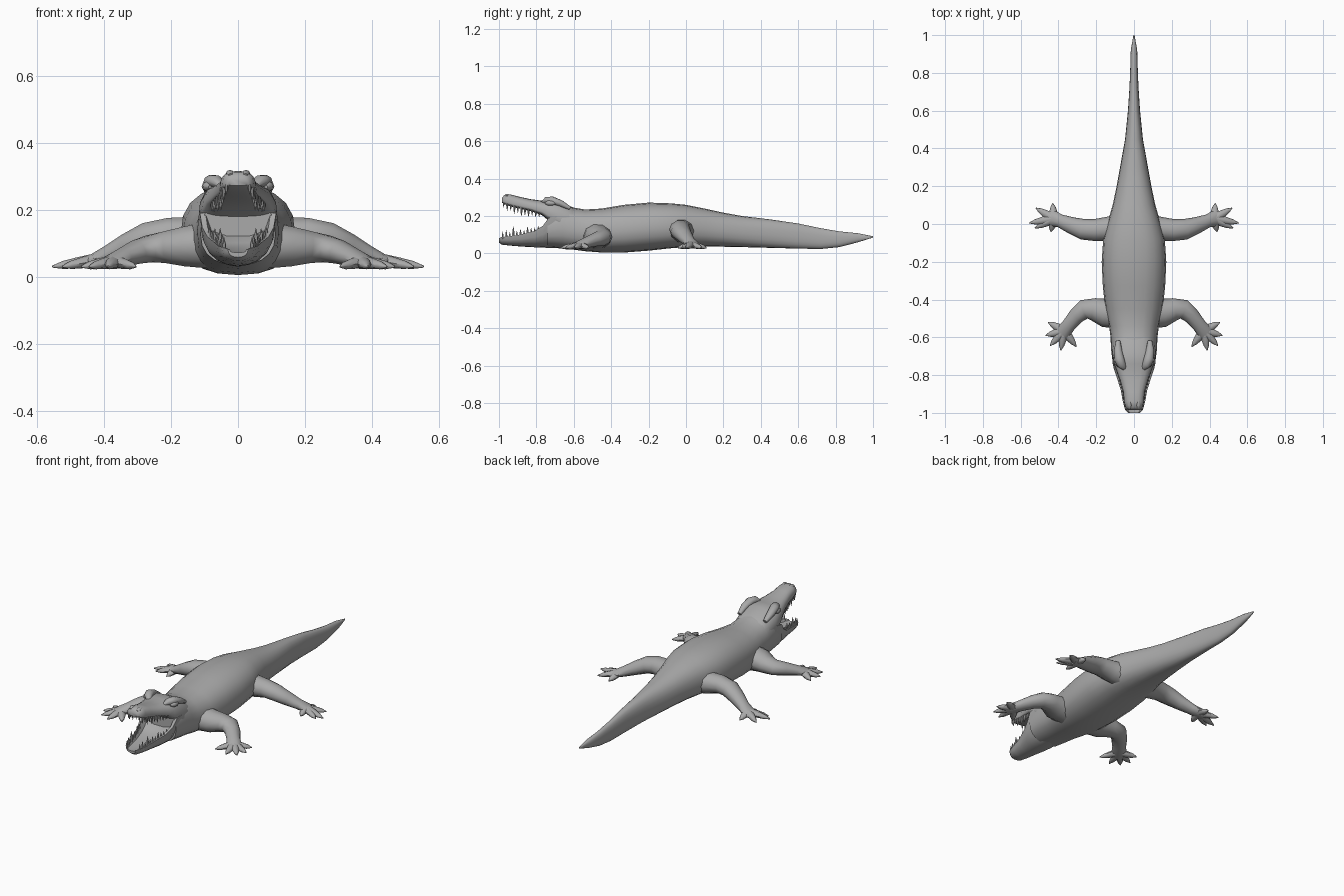
import bpy, bmesh, math
from mathutils import Vector

if "Cube" in bpy.data.objects:
    bpy.data.objects.remove(bpy.data.objects["Cube"])

grey = bpy.data.materials.new("hide_grey")
grey.use_nodes = True
grey.diffuse_color = (0.4, 0.4, 0.4, 1)
grey.node_tree.nodes["Principled BSDF"].inputs["Base Color"].default_value = (0.4, 0.4, 0.4, 1)


def loft(name, rings, mirror=False, angle=50):
    """Skin a list of equal rings and close both ends."""
    bm = bmesh.new()
    rows = [[bm.verts.new(p) for p in ring] for ring in rings]
    n = len(rows[0])
    for a, b in zip(rows, rows[1:]):
        for i in range(n):
            j = (i + 1) % n
            bm.faces.new((a[i], a[j], b[j], b[i]))
    bm.faces.new(rows[0])
    bm.faces.new(rows[-1])
    bmesh.ops.recalc_face_normals(bm, faces=bm.faces)
    mesh = bpy.data.meshes.new(name)
    bm.to_mesh(mesh)
    bm.free()
    obj = bpy.data.objects.new(name, mesh)
    bpy.context.collection.objects.link(obj)
    mesh.materials.append(grey)
    bpy.ops.object.select_all(action="DESELECT")
    obj.select_set(True)
    bpy.context.view_layer.objects.active = obj
    bpy.ops.object.shade_smooth_by_angle(angle=math.radians(angle))
    if mirror:
        obj.modifiers.new("Mirror", "MIRROR")
    return obj


def power(v, e):
    return math.copysign(abs(v) ** e, v)


def section(y, w, low, high, centre=0.45, e=0.85, n=20):
    """Rounded cross-section facing along y."""
    mid = low + centre * (high - low)
    ring = []
    for i in range(n):
        a = math.tau * i / n
        s = power(math.sin(a), e)
        ring.append((w * power(math.cos(a), e), y, mid + s * (high - mid if s > 0 else mid - low)))
    return ring


def tube(name, path, n=10, mirror=True):
    """Elliptical tube through (x, y, z, half width, half height)."""
    pts = [Vector(p[:3]) for p in path]
    rings = []
    for k, p in enumerate(path):
        t = (pts[min(k + 1, len(pts) - 1)] - pts[max(k - 1, 0)]).normalized()
        side = t.cross(Vector((0, 0, 1))).normalized()
        up = side.cross(t)
        rings.append([pts[k] + side * p[3] * math.cos(math.tau * i / n)
                      + up * p[4] * math.sin(math.tau * i / n) for i in range(n)])
    return loft(name, rings, mirror)


# Trunk and tail: y, half width, underside, top
trunk = [(-.74, .112, .035, .24), (-.66, .122, .025, .268), (-.6, .124, .02, .245),
         (-.54, .132, .012, .235), (-.45, .152, .005, .24), (-.33, .165, .005, .26),
         (-.2, .171, .015, .272), (-.08, .163, .028, .268), (0, .142, .034, .26),
         (.1, .113, .036, .24), (.2, .092, .036, .218), (.3, .074, .034, .2),
         (.45, .047, .03, .182), (.6, .032, .026, .16), (.72, .024, .024, .135),
         (.82, .02, .034, .118), (.92, .017, .06, .108), (1, .003, .085, .092)]
loft("trunk_and_tail", [section(*s) for s in trunk])

# Upper jaw and skull: y, half width, mouth line, top
upper = [(-.985, .03, .272, .296), (-.97, .046, .263, .313), (-.94, .053, .252, .316),
         (-.89, .057, .24, .303), (-.83, .074, .226, .29), (-.77, .095, .205, .282),
         (-.74, .106, .18, .286), (-.68, .118, .14, .284), (-.6, .112, .1, .243)]
loft("upper_jaw", [section(*s, centre=.25, e=.75) for s in upper])

# Lower jaw: y, half width, underside, rim; the mouth floor is dished
lower = [(-1, .03, .058, .082), (-.985, .047, .047, .088), (-.94, .059, .042, .092),
         (-.88, .07, .037, .102), (-.81, .092, .033, .12), (-.765, .107, .031, .148),
         (-.735, .114, .03, .19), (-.68, .115, .03, .2)]
rings = []
for y, w, low, rim in lower:
    under = [(-w * math.cos(math.pi * i / 10), y,
              rim - (rim - low) * math.sin(math.pi * i / 10) ** .8) for i in range(11)]
    floor = [(w * f, y, rim - d * (rim - low)) for f, d in
             ((.85, 0), (.7, .3), (.3, .4), (-.3, .4), (-.7, .3), (-.85, 0))]
    rings.append(under + floor)
loft("lower_jaw", rings, angle=40)

# Brows, eyes and nostrils
tube("brow", [(.05, -.765, .272, .012, .008), (.066, -.745, .285, .023, .019),
              (.078, -.715, .284, .026, .021), (.085, -.67, .268, .022, .018),
              (.084, -.62, .242, .012, .01)])
tube("eye", [(.084, -.752, .268, .005, .005), (.09, -.737, .27, .015, .015),
             (.094, -.715, .27, .015, .015), (.097, -.7, .268, .005, .005)], 8)
tube("nostril", [(.022, -.975, .304, .006, .005), (.024, -.96, .31, .012, .009),
                 (.022, -.93, .308, .005, .004)], 8)


def jaw_at(table, y):
    """Half width and mouth line of a jaw at y."""
    column = 2 if table is upper else 3
    for a, b in zip(table, table[1:]):
        if a[0] <= y <= b[0]:
            f = (y - a[0]) / (b[0] - a[0])
            return a[1] + f * (b[1] - a[1]), a[column] + f * (b[column] - a[column])


def teeth(name, table, sizes, start, step, way):
    """Row of pointed teeth along both edges of a jaw."""
    for k, size in enumerate(sizes):
        y = start + k * step
        w, z = jaw_at(table, y)
        x = w * .86
        root, tip = z - way * .01, z + way * size
        r = .004 + size * .09
        ring = [(math.cos(math.tau * i / 6), math.sin(math.tau * i / 6)) for i in range(6)]
        loft(f"{name}_{k + 1}", [[(x + r * c * f, y + r * s * f, h) for c, s in ring]
             for f, h in ((1, root), (.8, (root + tip) / 2), (.08, tip))], True)


teeth("upper_tooth", upper, [.02, .03, .022, .036, .026, .04, .03, .034, .022, .024, .016],
      -.975, .019, -1)
teeth("lower_tooth", lower, [.028, .036, .024, .05, .024, .03, .02, .034, .022, .018, .014],
      -.98, .019, 1)

# Legs: x, y, z, half width, half height
tube("front_leg", [(.08, -.47, .095, .085, .075), (.16, -.47, .09, .075, .062),
                   (.215, -.452, .088, .06, .05), (.265, -.452, .083, .052, .042),
                   (.305, -.487, .073, .043, .036), (.345, -.535, .057, .037, .028),
                   (.375, -.573, .044, .042, .022), (.395, -.6, .036, .035, .014)])
tube("hind_leg", [(.06, -.02, .12, .08, .07), (.14, -.025, .122, .063, .06),
                  (.21, -.032, .128, .058, .05), (.27, -.028, .118, .055, .046),
                  (.33, -.008, .092, .045, .038), (.39, .016, .064, .035, .028),
                  (.43, .03, .048, .042, .021), (.46, .034, .038, .036, .014)])


def toes(name, palm, tips):
    """Fan of webbed, pointed toes spreading from the palm."""
    start = Vector(palm)
    for k, (x, y) in enumerate(tips):
        end = Vector((x, y, .03))
        path = [(*start.lerp(end, f), w, h) for f, w, h in
                ((0, .024, .02), (.45, .021, .016), (.75, .014, .012), (1, .002, .003))]
        tube(f"{name}_{k + 1}", path, 8)


toes("front_toe", (.37, -.565, .046),
     [(.455, -.52), (.468, -.59), (.445, -.645), (.388, -.67), (.305, -.65)])
toes("hind_toe", (.425, .028, .05),
     [(.43, .11), (.52, .085), (.555, .005), (.525, -.022), (.44, -.042)])
